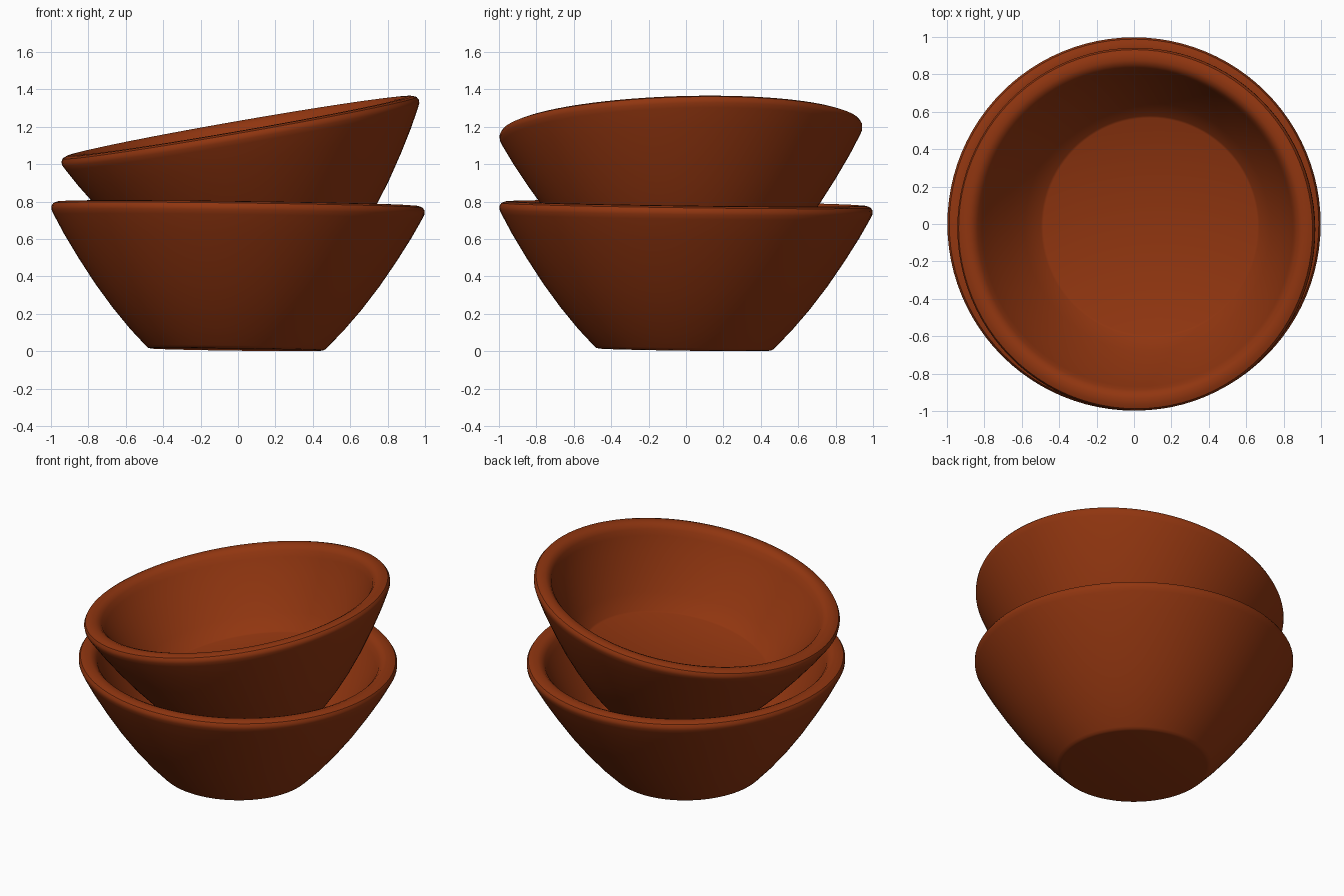
import bpy, bmesh, math
from mathutils import Vector, Matrix

if "Cube" in bpy.data.objects:
    bpy.data.objects.remove(bpy.data.objects["Cube"])

SEGMENTS = 96
RIM_Z = 0.745  # height of the widest ring

clay = bpy.data.materials.new("terracotta")
clay.diffuse_color = (0.28, 0.036, 0.005, 1)
clay.use_nodes = True
clay.node_tree.nodes["Principled BSDF"].inputs["Base Color"].default_value = clay.diffuse_color

# Half section (radius, height): base, outer wall, rounded rim, inner wall, floor
PROFILE = [
    (0, 0), (0.455, 0), (0.472, 0.004), (0.485, 0.016),
    (0.57, 0.105), (0.665, 0.218), (0.76, 0.345), (0.85, 0.48),
    (0.93, 0.61), (0.985, 0.71), (0.997, 0.735), (0.998, 0.755),
    (0.988, 0.771), (0.965, 0.78), (0.93, 0.782), (0.905, 0.772),
    (0.885, 0.75), (0.868, 0.71), (0.82, 0.615), (0.755, 0.5),
    (0.685, 0.395), (0.61, 0.30), (0.598, 0.293), (0, 0.293),
]


def bowl(name, rim_centre, up, scale):
    """Lathe the profile, then place it by its rim centre and axis."""
    bm = bmesh.new()
    verts = [bm.verts.new((r, 0, z - RIM_Z)) for r, z in PROFILE]
    edges = [bm.edges.new(pair) for pair in zip(verts, verts[1:])]
    bmesh.ops.spin(bm, geom=verts + edges, cent=(0, 0, 0), axis=(0, 0, 1),
                   angle=2 * math.pi, steps=SEGMENTS)
    bmesh.ops.remove_doubles(bm, verts=bm.verts, dist=0.0005)
    bmesh.ops.recalc_face_normals(bm, faces=bm.faces)
    mesh = bpy.data.meshes.new(name)
    bm.to_mesh(mesh)
    bm.free()
    mesh.materials.append(clay)
    obj = bpy.data.objects.new(name, mesh)
    bpy.context.collection.objects.link(obj)
    tilt = Vector((0, 0, 1)).rotation_difference(Vector(up).normalized())
    obj.matrix_world = (Matrix.Translation(rim_centre)
                        @ tilt.to_matrix().to_4x4() @ Matrix.Scale(scale, 4))
    bpy.ops.object.select_all(action='DESELECT')
    obj.select_set(True)
    bpy.context.view_layer.objects.active = obj
    bpy.ops.object.shade_smooth_by_angle(angle=math.radians(35))


# Lower bowl leans very slightly, upper bowl rests tilted inside it
bowl("lower_bowl", (0, 0, RIM_Z + 0.009), (0.013, 0.013, 1), 1.0)
bowl("upper_bowl", (0.013, -0.027, 1.17), (-0.174, -0.03, 1), 0.972)
